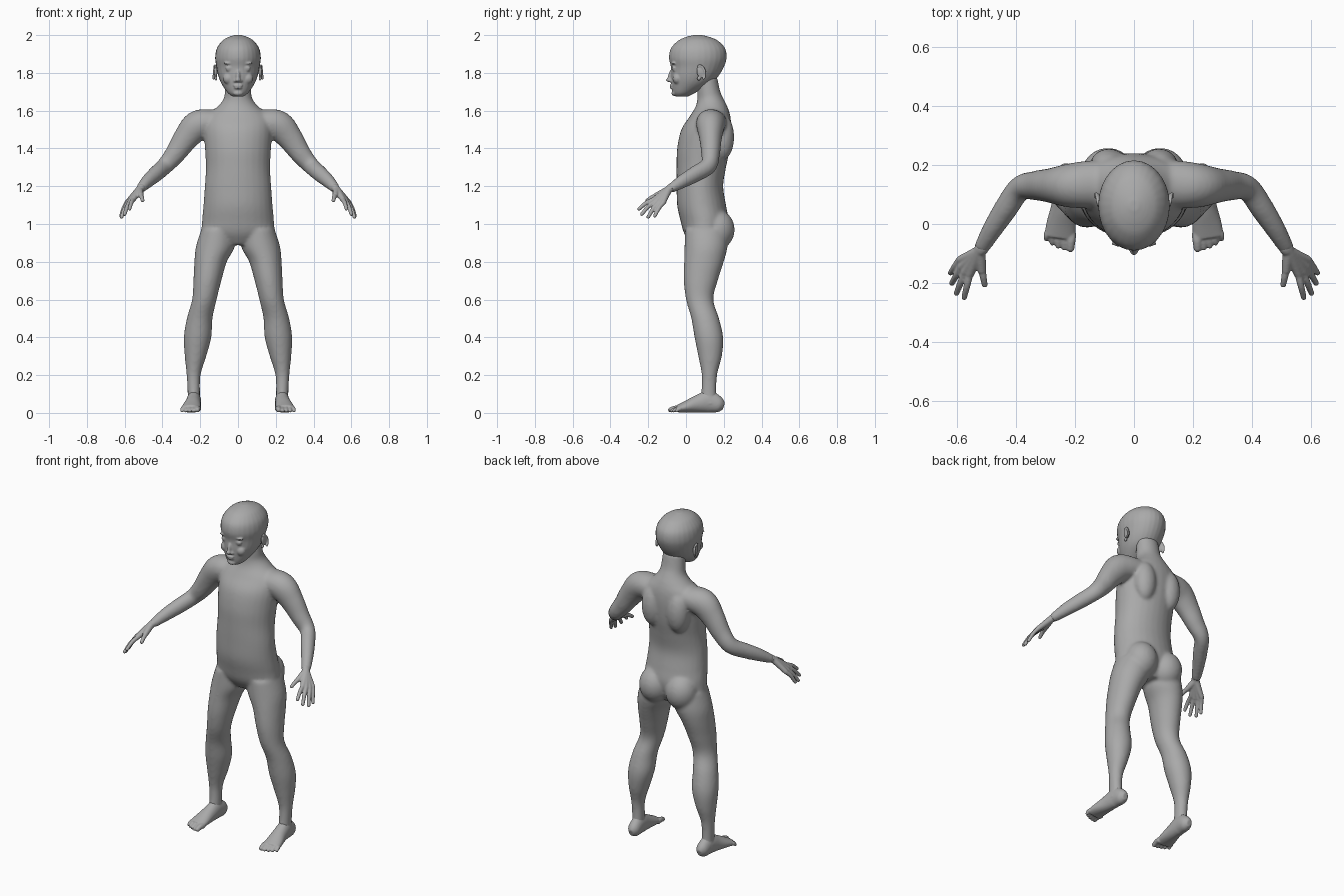
import bpy, bmesh, math
from mathutils import Vector, Matrix

if "Cube" in bpy.data.objects:
    bpy.data.objects.remove(bpy.data.objects["Cube"])

grey = bpy.data.materials.new("plain grey")
grey.use_nodes = True
colour = (0.4, 0.4, 0.4, 1)
grey.diffuse_color = colour
grey.node_tree.nodes["Principled BSDF"].inputs["Base Color"].default_value = colour
SIDES = (1, -1)
UP = Vector((0, 0, 1))


def spline(rows, steps=5):
    """Catmull-Rom resampling of section rows."""
    rows = [Vector(r) for r in rows]
    out = []
    for i in range(len(rows) - 1):
        a, b, c, d = (rows[max(0, min(len(rows) - 1, i + k))] for k in (-1, 0, 1, 2))
        for n in range(steps):
            t = n / steps
            out.append(b + (c - a) * (t / 2) + (a * 2 - b * 5 + c * 4 - d) * (t * t / 2)
                       + (b * 3 - a - c * 3 + d) * (t ** 3 / 2))
    return out + [rows[-1]]


def loft(bm, rows, side=1, level=False, count=28):
    """Closed elliptical tube; rows hold centre x, y, z and two radii."""
    rows = spline(rows)
    centres = [Vector(r[:3]) for r in rows]
    rings = []
    for i, row in enumerate(rows):
        if level:
            u, v = Vector((1, 0, 0)), Vector((0, 1, 0))
        else:
            t = (centres[min(i + 1, len(rows) - 1)] - centres[max(i - 1, 0)]).normalized()
            u = t.cross(UP).normalized()
            v = u.cross(t)
        ring = []
        for k in range(count):
            angle = math.tau * k / count
            p = centres[i] + u * (row[3] * math.cos(angle)) + v * (row[4] * math.sin(angle))
            ring.append(bm.verts.new((p.x * side, p.y, p.z)))
        rings.append(ring)
    for low, high in zip(rings, rings[1:]):
        for k in range(count):
            j = (k + 1) % count
            bm.faces.new((low[k], low[j], high[j], high[k]))
    bm.faces.new(rings[0])
    bm.faces.new(rings[-1])


def stack(bm, rows, side=1):
    """Level sections given as z, centre x, half width, front y, back y."""
    loft(bm, [(x, (f + b) / 2, z, w, (b - f) / 2) for z, x, w, f, b in rows], side, True)


def blob(bm, centre, size, side=1, turn=0):
    place = Matrix.Translation((centre[0] * side, centre[1], centre[2]))
    place = place @ Matrix.Rotation(turn, 4, "X") @ Matrix.Diagonal((*size, 1))
    bmesh.ops.create_uvsphere(bm, u_segments=24, v_segments=16, radius=1, matrix=place)


def finger(bm, start, end, thick, side, bend=0):
    """Round-tipped digit with a raised middle joint."""
    start, end = Vector(start), Vector(end)
    middle = (start + end) / 2 + UP * bend
    loft(bm, [(*p, thick * k, thick * k) for p, k in
              ((start, 1.1), (middle, 1), (end, 0.85))], side, count=14)
    blob(bm, end, [thick * 0.85] * 3, side)


def finish(name, bm, voxel, smoothing):
    """Fuse overlapping volumes into one smooth skin."""
    bmesh.ops.recalc_face_normals(bm, faces=bm.faces)
    mesh = bpy.data.meshes.new(name)
    bm.to_mesh(mesh)
    bm.free()
    mesh.materials.append(grey)
    obj = bpy.data.objects.new(name, mesh)
    bpy.context.collection.objects.link(obj)
    skin = obj.modifiers.new("fuse", "REMESH")
    skin.mode = "VOXEL"
    skin.voxel_size = voxel
    skin.use_smooth_shade = True
    soft = obj.modifiers.new("soften", "SMOOTH")
    soft.iterations = smoothing
    soft.factor = 0.5


# Torso, neck, arms and legs
body = bmesh.new()
stack(body, [(.89, 0, .1, .03, .18), (.95, 0, .185, -.01, .21), (1.02, 0, .19, -.03, .225),
             (1.1, 0, .183, -.047, .212), (1.2, 0, .176, -.05, .197), (1.3, 0, .17, -.05, .212),
             (1.4, 0, .175, -.047, .232), (1.5, 0, .18, -.025, .24), (1.57, 0, .17, .02, .235),
             (1.62, 0, .11, .05, .22), (1.66, 0, .078, .06, .2), (1.7, 0, .07, .06, .182),
             (1.78, 0, .065, .06, .165)])
for side in SIDES:
    stack(body, [(.97, .105, .09, -.005, .22), (.88, .12, .103, -.008, .22),
                 (.8, .145, .086, -.01, .2), (.7, .162, .074, -.012, .168),
                 (.6, .178, .065, 0, .145), (.5, .203, .068, .028, .175),
                 (.4, .214, .073, .045, .197), (.3, .225, .057, .065, .19),
                 (.2, .235, .037, .083, .165), (.1, .234, .033, .08, .162),
                 (.04, .235, .034, .08, .17)], side)
    blob(body, (.088, .165, .97), (.092, .093, .105), side)
    blob(body, (.085, .195, 1.46), (.065, .06, .12), side)
    loft(body, [(.06, .14, 1.55, .07, .05), (.14, .135, 1.54, .08, .068),
                (.215, .13, 1.52, .075, .08), (.275, .13, 1.455, .06, .068),
                (.33, .13, 1.375, .05, .055), (.385, .12, 1.31, .042, .046),
                (.435, .05, 1.265, .04, .043), (.48, -.02, 1.225, .034, .036),
                (.518, -.085, 1.185, .026, .024)], side)
finish("body", body, .009, 8)

# Head and face
head = bmesh.new()
stack(head, [(1.675, 0, .03, -.055, .01), (1.695, 0, .055, -.07, .05), (1.74, 0, .086, -.077, .13),
             (1.78, 0, .103, -.08, .17), (1.83, 0, .114, -.08, .2), (1.88, 0, .121, -.09, .215),
             (1.93, 0, .112, -.08, .207), (1.97, 0, .083, -.042, .17), (1.99, 0, .05, 0, .125),
             (2.001, 0, .015, .045, .08)])
blob(head, (0, -.082, 1.785), (.011, .013, .035), turn=-.25)
blob(head, (0, -.09, 1.763), (.014, .016, .012))
blob(head, (0, -.078, 1.733), (.026, .009, .006))
blob(head, (0, -.077, 1.721), (.022, .009, .006))
blob(head, (0, -.062, 1.692), (.026, .015, .014))
for side in SIDES:
    blob(head, (.014, -.08, 1.757), (.009, .01, .008), side)
    blob(head, (.046, -.064, 1.826), (.021, .011, .009), side)
    blob(head, (.046, -.064, 1.814), (.019, .008, .004), side)
    blob(head, (.048, -.066, 1.851), (.03, .011, .007), side)
    blob(head, (.05, -.045, 1.77), (.03, .026, .03), side)
finish("head", head, .005, 4)

# Ears: a rim around a thin shell, with a lobe
for side, label in zip(SIDES, ("left", "right")):
    ear = bmesh.new()
    blob(ear, (.118, .078, 1.805), (.009, .022, .034), side, .2)
    rim = [(.122 + .008 * math.sin(a / 2), .08 + .022 * math.sin(a - .3),
            1.803 + .036 * math.cos(a), .006, .006) for a in (-.6, 0, .7, 1.5, 2.3, 3.1)]
    loft(ear, rim, side, count=12)
    blob(ear, (.117, .068, 1.77), (.008, .01, .011), side)
    finish(label + "_ear", ear, .004, 3)

# Hands: wrist-to-knuckle bones fused into a palm, then fingers and thumb
knuckles = ((.556, -.172, 1.128), (.573, -.165, 1.117), (.585, -.146, 1.11), (.59, -.122, 1.11))
tips = ((.574, -.248, 1.08), (.6, -.234, 1.052), (.616, -.2, 1.037), (.62, -.165, 1.043))
for side, label in zip(SIDES, ("left", "right")):
    hand = bmesh.new()
    for knuckle, tip in zip(knuckles, tips):
        loft(hand, [(.508, -.07, 1.195, .022, .022), (.522, -.092, 1.182, .021, .02),
                    (*knuckle, .014, .014)], side, count=16)
        finger(hand, knuckle, tip, .0115, side, .008)
    finger(hand, (.522, -.095, 1.18), (.515, -.155, 1.152), .018, side)
    finger(hand, (.515, -.15, 1.152), (.505, -.205, 1.125), .012, side, .004)
    finish(label + "_hand", hand, .004, 4)

# Feet with five toes each
for side, label in zip(SIDES, ("left", "right")):
    foot = bmesh.new()
    loft(foot, [(.23, .2, .035, .015, .02), (.23, .175, .043, .034, .042),
                (.233, .12, .058, .038, .057), (.238, .06, .047, .042, .046),
                (.246, 0, .032, .05, .031), (.252, -.045, .021, .052, .02)], side)
    stack(foot, [(.05, .235, .037, .07, .175), (.1, .234, .031, .083, .16),
                 (.13, .234, .03, .086, .16)], side)
    for n in range(5):
        x = .212 + .0205 * n
        thick = .016 if n == 0 else .0125 - .0005 * n
        reach = -.082 + .002 * n * n
        finger(foot, (x, -.03, .022), (x + .003, reach, thick), thick, side, .004)
    finish(label + "_foot", foot, .0045, 4)
